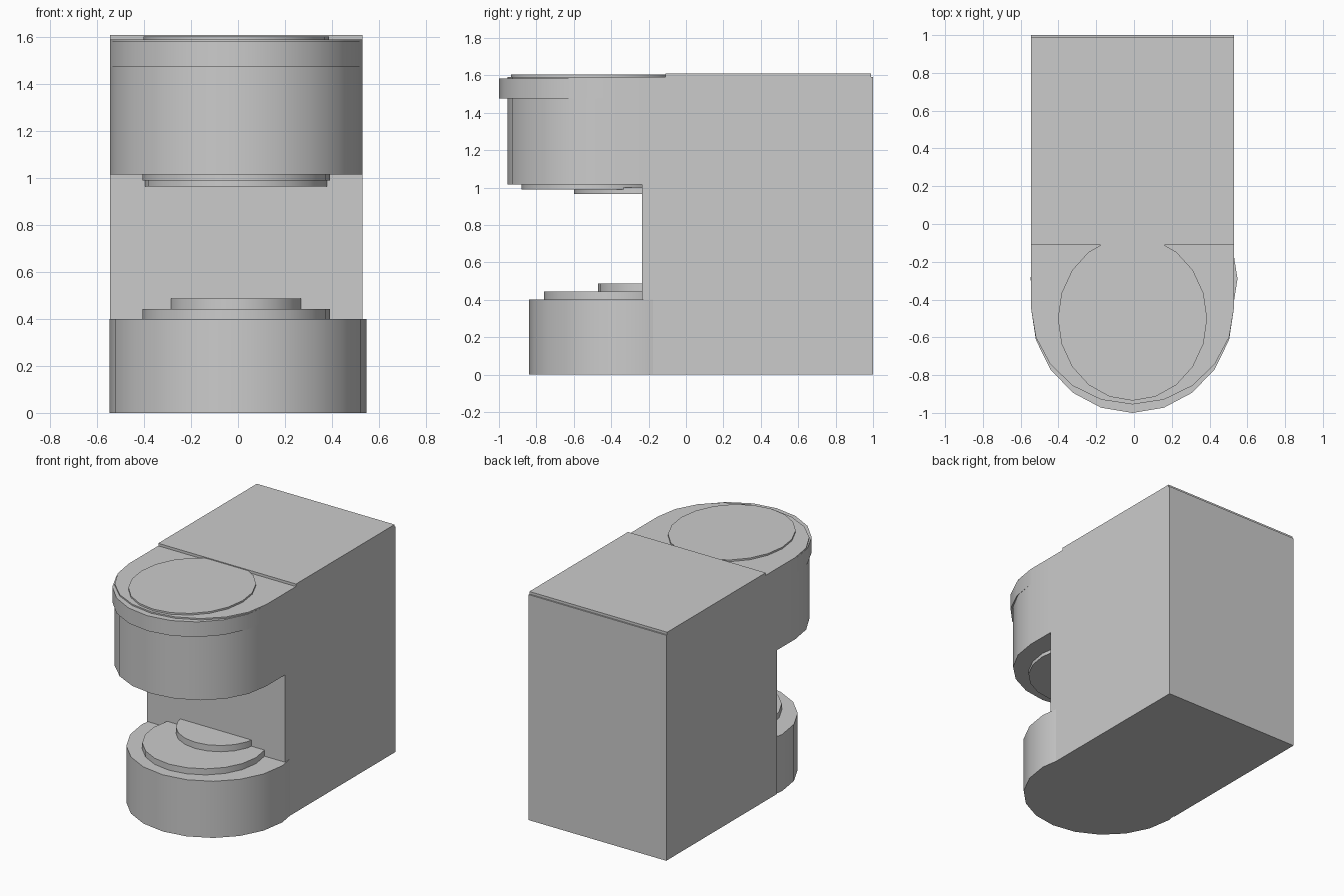
import bpy, bmesh
from math import cos, sin, pi, radians

if "Cube" in bpy.data.objects:
    bpy.data.objects.remove(bpy.data.objects["Cube"])

CX = -0.008          # body centre in x
HW = 0.538           # body half width


def arc(cx, cy, rx, ry, a0, a1, steps):
    """Points on an elliptical arc, angles in degrees, both ends included."""
    angles = [radians(a0 + (a1 - a0) * i / steps) for i in range(steps + 1)]
    return [(cx + rx * cos(a), cy + ry * sin(a)) for a in angles]


def ring(cx, cy, rx, ry, sides=20):
    return arc(cx, cy, rx, ry, 0, 360, sides)[:-1]


def prism(name, outline, z0, z1):
    """Extrude a counter-clockwise outline from z0 to z1."""
    bm = bmesh.new()
    low = [bm.verts.new((x, y, z0)) for x, y in outline]
    face = bm.faces.new(low)
    new = bmesh.ops.extrude_face_region(bm, geom=[face])["geom"]
    top = [v for v in new if isinstance(v, bmesh.types.BMVert)]
    bmesh.ops.translate(bm, verts=top, vec=(0, 0, z1 - z0))
    bmesh.ops.recalc_face_normals(bm, faces=bm.faces)
    mesh = bpy.data.meshes.new(name)
    bm.to_mesh(mesh)
    bm.free()
    obj = bpy.data.objects.new(name, mesh)
    bpy.context.collection.objects.link(obj)
    bpy.ops.object.select_all(action='DESELECT')
    obj.select_set(True)
    bpy.context.view_layer.objects.active = obj
    bpy.ops.object.shade_smooth_by_angle(angle=radians(30))
    return obj


def rect(x0, x1, y0, y1):
    return [(x0, y0), (x1, y0), (x1, y1), (x0, y1)]


# Main housing and its lid plate
WALL = -0.235
prism("housing", rect(CX - HW, CX + HW, WALL, 1.0), 0, 1.592)
prism("lid_plate", rect(CX - HW, CX + HW, -0.11, 0.99), 1.592, 1.61)

# Overhanging head with rounded front, and its protruding rim
front = arc(CX, -0.44, HW, 0.515, 180, 360, 10)
prism("head", front + [(CX + HW, WALL), (CX - HW, WALL)], 1.015, 1.592)
prism("head_rim", arc(CX, -0.44, HW, 0.56, 180, 360, 10), 1.475, 1.582)

# Round base
prism("base", ring(0, -0.29, 0.548, 0.55), 0, 0.4)

# Stepped round discs: name, centre y, radius x, radius y, bottom, top
discs = [
    ("top_disc", -0.5, 0.395, 0.435, 1.58, 1.604),
    ("outlet_upper", -0.48, 0.4, 0.4, 0.99, 1.03),
    ("outlet_lower", -0.205, 0.392, 0.395, 0.965, 1.0),
    ("drip_tray", -0.36, 0.4, 0.4, 0.38, 0.443),
    ("cup_stand", -0.185, 0.285, 0.285, 0.43, 0.487),
]
for name, cy, rx, ry, z0, z1 in discs:
    prism(name, ring(CX, cy, rx, ry), z0, z1)
